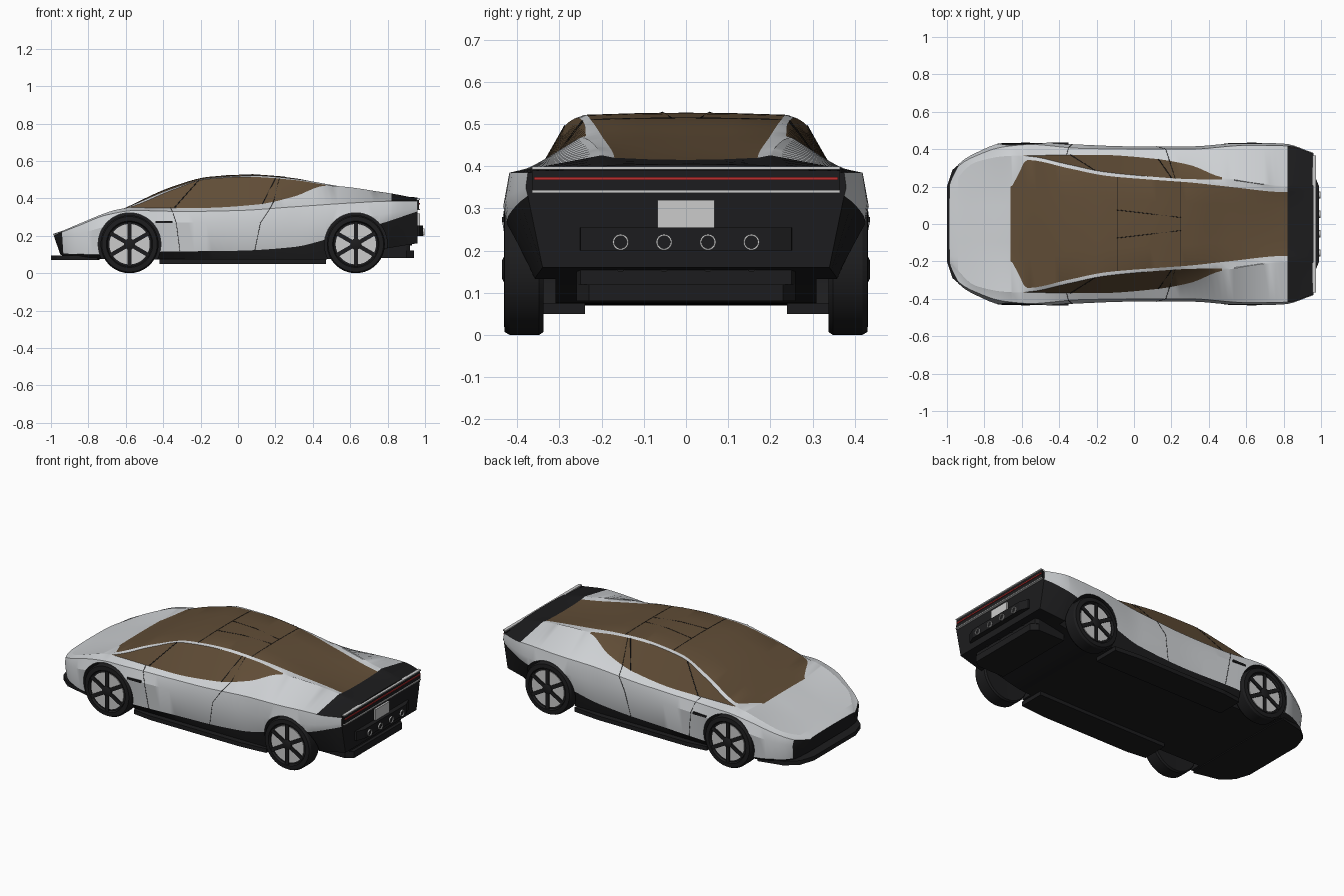
import bpy, bmesh, math
from mathutils import Vector, Matrix

if "Cube" in bpy.data.objects:
    bpy.data.objects.remove(bpy.data.objects["Cube"])

def material(name, r, g, b):
    m = bpy.data.materials.new(name)
    m.diffuse_color = (r, g, b, 1)
    m.use_nodes = True
    m.node_tree.nodes["Principled BSDF"].inputs["Base Color"].default_value = m.diffuse_color
    return m

BLACK = material("black_trim", .012, .012, .013)
SILVER = material("silver_paint", .62, .64, .66)
GLASS = material("bronze_glass", .12, .075, .038)
RED = material("red_light", .5, .03, .03)
PALE = material("pale_metal", .55, .55, .55)

def make(name, verts, faces, mats, smooth=30):
    me = bpy.data.meshes.new(name)
    me.from_pydata(verts, [], faces)
    bm = bmesh.new()
    bm.from_mesh(me)
    bmesh.ops.recalc_face_normals(bm, faces=bm.faces)
    bm.to_mesh(me)
    bm.free()
    ob = bpy.data.objects.new(name, me)
    bpy.context.collection.objects.link(ob)
    for m in mats:
        me.materials.append(m)
    if smooth:
        shade(ob, smooth)
    return ob

def shade(ob, angle):
    bpy.ops.object.select_all(action='DESELECT')
    ob.select_set(True)
    bpy.context.view_layer.objects.active = ob
    bpy.ops.object.shade_smooth_by_angle(angle=math.radians(angle))

def prism(name, outline, z0, z1, mat):
    """Extrude a half outline (x, y), mirrored over y, between two heights."""
    pts = outline + [(x, -y) for x, y in reversed(outline)]
    return slab(name, pts, z0, z1, mat)

def slab(name, pts, z0, z1, mat):
    n = len(pts)
    v = [(x, y, z) for z in (z0, z1) for x, y in pts]
    f = [list(range(n)), list(range(n, 2 * n))]
    f += [(i, (i + 1) % n, n + (i + 1) % n, n + i) for i in range(n)]
    return make(name, v, f, [mat], 0)

def box(name, x0, x1, y0, y1, z0, z1, mat):
    return slab(name, [(x0, y0), (x1, y0), (x1, y1), (x0, y1)], z0, z1, mat)

def lathe(name, profile, mat, loc, axis='Y', seg=48):
    """Spin (radius, offset) points around the y or x axis."""
    v, f, n = [], [], len(profile)
    for i in range(seg):
        a = 2 * math.pi * i / seg
        for r, h in profile:
            c, s = r * math.cos(a), r * math.sin(a)
            p = Vector((c, h, s) if axis == 'Y' else (h, c, s))
            v.append(p + Vector(loc))
    for i in range(seg):
        j = (i + 1) % seg
        f += [(i*n + k, i*n + k + 1, j*n + k + 1, j*n + k) for k in range(n - 1)]
    f += [[i*n for i in range(seg)], [i*n + n - 1 for i in range(seg)]]
    return make(name, v, f, [mat])

def curve(pts, x, c):
    """Monotone cubic through the rail points."""
    x = min(max(x, pts[0][0]), pts[-1][0])
    d = [(b[c] - a[c]) / (b[0] - a[0]) for a, b in zip(pts, pts[1:])]
    t = [d[0]] + [2*a*b/(a + b) if a*b > 0 else 0 for a, b in zip(d, d[1:])] + [d[-1]]
    i = next(k for k in range(len(d)) if x <= pts[k + 1][0])
    h = pts[i + 1][0] - pts[i][0]
    u = (x - pts[i][0]) / h
    return ((1 + 2*u)*(1 - u)**2*pts[i][c] + u*(1 - u)**2*h*t[i]
            + u*u*(3 - 2*u)*pts[i + 1][c] + u*u*(u - 1)*h*t[i + 1])

# Body rails: x, half width, height
bottom = [(-.985,.2,.10), (-.9,.33,.085), (-.7,.38,.075), (0,.38,.07), (.5,.38,.075), (.78,.36,.13), (.96,.34,.16)]
trim = [(-.985,.215,.14), (-.93,.32,.105), (-.72,.41,.10), (-.4,.415,.115), (0,.40,.12), (.3,.40,.14),
        (.47,.41,.18), (.78,.425,.27), (.9,.40,.31), (.96,.375,.33)]
waist = [(-.985,.225,.175), (-.94,.318,.19), (-.85,.378,.21), (-.7,.433,.25), (-.55,.44,.27), (-.3,.425,.27),
         (0,.415,.27), (.3,.415,.27), (.6,.435,.29), (.8,.43,.32), (.96,.38,.35)]
shoulder = [(-.985,.215,.2), (-.94,.308,.22), (-.85,.362,.255), (-.7,.412,.312), (-.55,.425,.335), (-.3,.405,.33),
            (0,.40,.335), (.3,.40,.355), (.6,.42,.375), (.82,.418,.385), (.96,.375,.385)]
belt = [(-.985,.2,.204), (-.85,.335,.262), (-.66,.368,.335), (-.58,.367,.35), (-.2,.37,.349), (.1,.35,.367),
        (.3,.315,.41), (.47,.25,.468), (.82,.205,.425), (.96,.21,.398)]
glass_top = [(-.985,.196,.205), (-.85,.33,.264), (-.66,.364,.337), (-.58,.363,.353), (-.35,.318,.445), (-.17,.28,.503),
             (.05,.257,.515), (.3,.24,.498), (.47,.237,.472), (.82,.2,.426), (.96,.205,.399)]
roof_edge = [(-.985,.17,.207), (-.85,.185,.258), (-.66,.2,.323), (-.57,.342,.362), (-.35,.298,.453), (-.15,.258,.51),
             (.08,.238,.522), (.3,.222,.505), (.5,.2,.472), (.82,.17,.42), (.96,.18,.402)]
center = [(-.985,0,.21), (-.8,0,.276), (-.66,0,.325), (-.35,0,.463), (-.15,0,.516), (.08,0,.527), (.3,0,.508),
          (.5,0,.467), (.82,0,.415), (.96,0,.405)]
RAILS = [bottom, trim, waist, shoulder, belt, glass_top, roof_edge]

def section(x):
    half = [(curve(r, x, 1), curve(r, x, 2)) for r in RAILS]
    zc = curve(center, x, 2)
    y, z = half[-1]
    return [(0, half[0][1])] + half + [(y*.5, zc - (zc - z)*.25), (0, zc)]

def strip_material(k, x):
    if k < 2 or (k < 4 and x < -.94) or (k >= 4 and x > .82):
        return 0
    if (k == 5 and -.59 < x < .47) or (k >= 7 and x > -.66):
        return 2
    return 1

# Body shell: silver flanks, bronze canopy and dark lower body
xs = sorted({-.985, -.94, -.66, -.615, -.59, -.57, .47, .82, .96} | {round(-.97 + .032*i, 3) for i in range(61) if -.97 + .032*i < .95})
verts, faces, index = [], [], []
for x in xs:
    half = section(x)
    ring = half + [(-y, z) for y, z in half[-2:0:-1]]
    lean = max(0, (-.93 - x) / .055) * .35
    verts += [(x + lean*(.2 - z), y, z) for y, z in ring]
N = 18
for i in range(len(xs) - 1):
    for e in range(N):
        f = (e + 1) % N
        faces.append((i*N + e, i*N + f, i*N + N + f, i*N + N + e))
        index.append(strip_material(e if e < 9 else 17 - e, (xs[i] + xs[i + 1]) / 2))
faces += [list(range(N)), list(range(len(verts) - N, len(verts)))]
index += [0, 0]
body = make("body_shell", verts, faces, [BLACK, SILVER, GLASS], 0)
for p, m in zip(body.data.polygons, index):
    p.material_index = m

# Wheel arches cut out of the body
WHEELS = [(-.58, .155), (.63, .155)]
for x, z in WHEELS:
    for s in (-1, 1):
        cut = lathe("arch_cutter", [(.168, s*.31), (.168, s*.6)], BLACK, (x, 0, z))
        cut.hide_render = True
        mod = body.modifiers.new("arch", 'BOOLEAN')
        mod.operation, mod.object, mod.solver = 'DIFFERENCE', cut, 'EXACT'
        bpy.context.view_layer.objects.active = body
        bpy.ops.object.modifier_apply(modifier=mod.name)
        bpy.data.objects.remove(cut)
shade(body, 22)

# Wheels: tyre, pale rim disc, six dark spokes and hub
for x, z in WHEELS:
    for s in (-1, 1):
        lathe("tyre", [(.112, s*.34), (.148, s*.338), (.155, s*.348), (.155, s*.418), (.148, s*.43),
                       (.124, s*.432), (.118, s*.42)], BLACK, (x, 0, z), seg=64)
        lathe("rim", [(.108, s*.417), (.108, s*.424)], PALE, (x, 0, z))
        lathe("hub", [(.03, s*.42), (.03, s*.432), (.022, s*.436)], BLACK, (x, 0, z), seg=24)
        for k in range(6):
            y0, y1 = sorted((s*.42, s*.431))
            spoke = box("spoke", -.011, .011, y0, y1, .02, .12, BLACK)
            spoke.matrix_world = Matrix.Translation((x, 0, z)) @ Matrix.Rotation(k*math.pi/3, 4, 'Y')

# Front splitter and side skirts
prism("front_splitter", [(-1, .2), (-.97, .29), (-.9, .35), (-.75, .385), (-.74, .3)], .07, .095, BLACK)
for s in (-1, 1):
    slab("side_skirt", [(-.42, s*.24), (.47, s*.24), (.47, s*.4), (.3, s*.415), (-.3, s*.415), (-.42, s*.4)], .05, .075, BLACK)
    box("fender_vent", -.44, -.35, *sorted((s*.4, s*.436)), .268, .28, BLACK)

# Tail: light bar, bright trim strips and number plate
box("tail_panel", .95, .968, -.365, .365, .34, .39, BLACK)
box("tail_light", .96, .973, -.36, .36, .367, .375, RED)
for z in (.34, .395):
    box("tail_strip", .955, .974, -.365, .365, z - .003, z + .004, PALE)
box("number_plate", .95, .972, -.067, .067, .255, .32, PALE)

# Diffuser, exhaust housing and pipes
prism("diffuser", [(.72, .26), (.9, .26), (.94, .23)], .08, .12, BLACK)
prism("diffuser_core", [(.72, .26), (.9, .26), (.92, .25)], .12, .22, BLACK)
prism("exhaust_housing", [(.85, .27), (.97, .25), (.99, .2)], .2, .255, BLACK)
for y in (-.155, -.052, .052, .155):
    lathe("exhaust_ring", [(.019, -.03), (.019, .008), (.015, .008), (.015, 0)], PALE, (.99, y, .22), 'X', 24)
    lathe("exhaust_core", [(.0155, -.02), (.0155, .002)], BLACK, (.99, y, .22), 'X', 24)
    lathe("lower_outlet", [(.011, -.03), (.011, .01)], BLACK, (.92, y, .16), 'X', 16)

# Door shut lines, window pillars and roof seams drawn on the body surface
def seam(name, pts, width=.0015):
    cu = bpy.data.curves.new(name, 'CURVE')
    cu.dimensions, cu.bevel_depth, cu.bevel_resolution = '3D', width, 0
    sp = cu.splines.new('POLY')
    sp.points.add(len(pts) - 1)
    for p, c in zip(sp.points, pts):
        p.co = (*c, 1)
    cu.materials.append(BLACK)
    bpy.context.collection.objects.link(bpy.data.objects.new(name, cu))

def on(k, x, s):
    y, z = section(x)[k]
    return (x, s*y, z)

for s in (-1, 1):
    seam("front_door_line", [on(2, -.31, s), on(3, -.33, s), on(4, -.35, s), on(5, -.36, s)])
    seam("rear_door_line", [on(2, .09, s), on(3, .12, s), on(4, .17, s), on(5, .19, s), on(6, .22, s)])
    seam("front_window_bar", [on(5, -.34, s), on(6, -.21, s)], .003)
    seam("rear_window_bar", [on(5, .13, s), on(6, .2, s)], .003)
    seam("roof_line", [(x, s*y, section(x)[8][1] + .002) for x, y in ((-.09, .075), (.08, .055), (.25, .035))])
for x in (-.09, .25):
    seam("roof_cross_line", [on(7, x, -1), on(8, x, -1), on(9, x, 1), on(8, x, 1), on(7, x, 1)])
